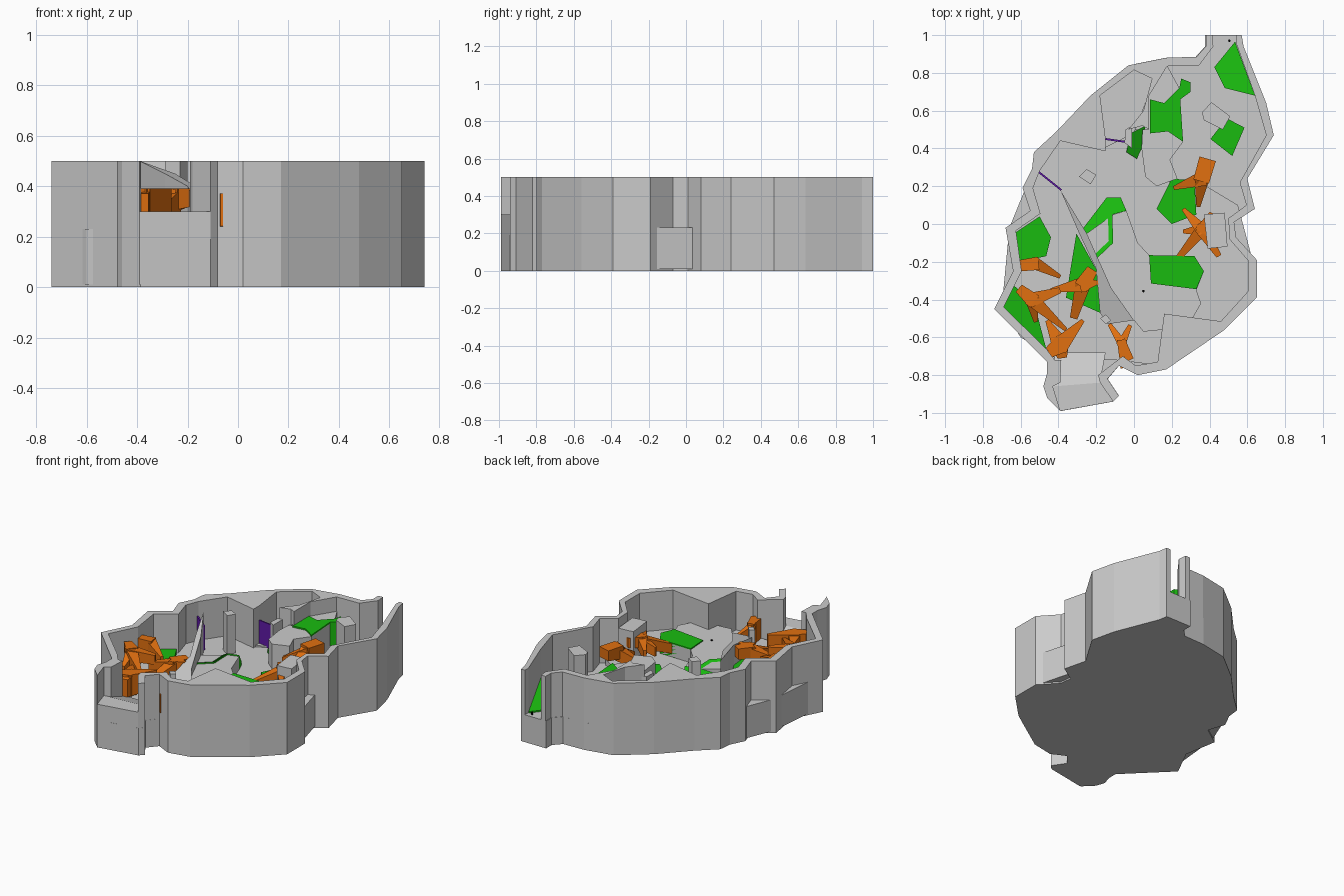
import bpy, bmesh, math
from mathutils import Vector


def paint(name, rgb):
    m = bpy.data.materials.new(name)
    m.diffuse_color = (*rgb, 1)
    return m


GREEN = paint("green", (0.01, 0.5, 0.005))
ORANGE = paint("orange", (0.75, 0.16, 0.005))
PURPLE = paint("purple", (0.12, 0.01, 0.4))
BLACK = paint("black", (0.0, 0.0, 0.0))


def add_prism(bm, pts, z0, z1):
    """Closed prism; z0 and z1 are numbers or one height per point."""
    n = len(pts)
    lo = z0 if isinstance(z0, (list, tuple)) else [z0] * n
    hi = z1 if isinstance(z1, (list, tuple)) else [z1] * n
    b = [bm.verts.new((p[0], p[1], z)) for p, z in zip(pts, lo)]
    t = [bm.verts.new((p[0], p[1], z)) for p, z in zip(pts, hi)]
    fs = [bm.faces.new(b[::-1]), bm.faces.new(t)]
    for i in range(n):
        j = (i + 1) % n
        fs.append(bm.faces.new((b[i], b[j], t[j], t[i])))
    bmesh.ops.recalc_face_normals(bm, faces=fs)


def finish(name, bm, mat=None):
    me = bpy.data.meshes.new(name)
    bm.to_mesh(me)
    bm.free()
    ob = bpy.data.objects.new(name, me)
    bpy.context.collection.objects.link(ob)
    if mat:
        me.materials.append(mat)
    return ob


def prism(name, pts, z0, z1, mat=None):
    bm = bmesh.new()
    add_prism(bm, pts, z0, z1)
    return finish(name, bm, mat)


def branch(name, hub, tips, top=0.39, depth=0.09, width=0.085):
    """Forked root: tapered arms from a hub, each tip is (x, y, drop, tip width)."""
    bm = bmesh.new()
    h = Vector(hub)
    for x, y, drop, tw in tips:
        d = Vector((x, y)) - h
        s = Vector((-d.y, d.x)).normalized()
        u = d.normalized() * 0.015
        p = [h - u - s * width / 2, h + d - s * tw / 2, h + d + s * tw / 2, h - u + s * width / 2]
        hi = [top, top - drop, top - drop, top]
        lo = [top - depth, top - drop - depth * 0.8, top - drop - depth * 0.8, top - depth]
        add_prism(bm, p, lo, hi)
    return finish(name, bm, ORANGE)


# Outer outline, west side from front gap to back gap, then east side back to front
west = [(-.39, -.99), (-.46, -.92), (-.48, -.86), (-.46, -.79), (-.46, -.73), (-.74, -.45),
        (-.64, -.25), (-.68, -.02), (-.55, .07), (-.59, .19), (-.54, .29), (-.53, .38),
        (-.41, .49), (-.23, .68), (-.03, .84), (.17, .88), (.33, .885), (.38, .94), (.38, 1)]
east = [(.57, 1), (.58, .94), (.70, .64), (.74, .47), (.60, .24), (.64, .08), (.53, .01),
        (.54, -.07), (.65, -.19), (.65, -.39), (.48, -.56), (.17, -.77), (.02, -.80),
        (-.08, -.75), (-.14, -.82), (-.08, -.91), (-.11, -.94)]

# Inner faces of the two walls (west includes the side cave and its divider)
west_in = [(.415, 1), (.42, .94), (.345, .84), (.175, .835), (.08, .68), (.08, .5), (.045, .52),
           (-.03, .5), (.05, .6), (.095, .77), (0, .815), (-.18, .68), (-.15, .45), (-.15, .385),
           (-.39, .44), (-.5, .28), (-.535, .19), (-.495, .055), (-.625, -.035), (-.595, -.25),
           (-.69, -.44), (-.465, -.66), (-.42, -.72), (-.385, -.72), (-.39, -.84), (-.43, -.86)]
east_in = [(-.18, -.84), (-.19, -.80), (-.06, -.70), (.01, -.75), (.125, -.73), (.16, -.475),
           (.46, -.515), (.605, -.355), (.605, -.195), (.505, -.08), (.5, .03), (.595, .1),
           (.56, .22), (.70, .47), (.64, .68), (.54, .96), (.54, 1)]
prism("west_wall", west + west_in, 0, .5)
prism("east_wall", east + east_in, 0, .5)

# Base slab and floor levels
prism("base_floor", [(x * .99, y) for x, y in west + east], 0, .19)
prism("front_step", [(-.39, -.99), (-.43, -.86), (-.18, -.84), (-.11, -.94)], .01, .3)
prism("entry_ramp", [(-.43, -.86), (-.42, -.68), (-.15, -.68), (-.18, -.84)], .01, [.3, .24, .24, .3])
prism("west_floor", [(-.6, -.6), (-.7, -.44), (-.66, -.02), (-.55, .25), (-.4, .46), (-.15, .5),
                     (.06, .5), (.2, .2), (.3, .25), (.55, .1), (.63, -.2), (.6, -.4), (.45, -.54),
                     (.15, -.75), (-.1, -.72), (-.4, -.72)], .01, .23)
prism("central_platform", [(-.25, -.05), (-.11, .05), (-.04, .07), (.02, -.1), (.08, -.165), (.32, -.17),
                           (.37, -.25), (.33, -.35), (.355, -.42), (.31, -.5), (.16, -.49), (.15, -.56),
                           (.05, -.57), (0, -.51), (-.12, -.34)], .02, .32)
prism("side_cave_floor", [(-.16, .4), (-.2, .68), (0, .83), (.11, .77), (0, .48)], .02, .24)
prism("upper_ledge", [(.045, .5), (.08, .5), (.08, .68), (.175, .84), (.24, .72), (.245, .66), (.26, .435),
                      (.19, .34), (.23, .24), (.12, .2), (.06, .25), (.04, .4)], .02, .4)

# Sloping ridge and standing rocks
prism("ridge", [(-.39, .18), (-.29, -.05), (-.2, -.24), (-.18, -.47), (-.14, -.53), (0, -.51),
                (-.12, -.34), (-.25, -.05)], .02, [.5, .45, .4, .36, .33, .33, .37, .45])
prism("slim_rock", [(-.29, .25), (-.25, .29), (-.2, .26), (-.23, .21)], .1, .5)
prism("back_rock", [(.36, .59), (.41, .645), (.51, .57), (.47, .5), (.37, .55)], .1, .5)
prism("root_rock", [(.37, .05), (.48, .06), (.495, -.12), (.39, -.13)], .1, .45)
prism("cave_post", [(-.045, .5), (-.01, .52), (-.01, .4), (-.05, .43)], .1, .42)
prism("ridge_foot_rock", [(-.18, -.5), (-.15, -.48), (-.12, -.51), (-.15, -.53)], .1, .4)

# Grass patches: outline and top heights
patches = [
    ([(-.5, .04), (-.44, -.07), (-.465, -.17), (-.6, -.2), (-.635, -.05)], .26),
    ([(-.645, -.32), (-.53, -.41), (-.465, -.66), (-.69, -.44)], [.28, .25, .28, .32]),
    ([(-.305, -.05), (-.2, -.24), (-.18, -.47), (-.36, -.39), (-.33, -.2)], .26),
    ([(-.145, .14), (-.07, .14), (-.04, .07), (-.115, .05), (-.11, -.1), (-.2, -.185), (-.275, -.03)],
     [.25, .25, .33, .33, .33, .33, .26]),
    ([(.08, -.165), (.32, -.17), (.37, -.25), (.33, -.345), (.09, -.315)], .328),
    ([(.2, .24), (.32, .23), (.33, .05), (.2, 0), (.12, .08)], .25),
    ([(.06, .52), (.05, .42), (.015, .345), (-.04, .38), (-.02, .48)], [.4, .4, .25, .25, .3]),
    ([(.085, .66), (.16, .64), (.24, .72), (.25, .77), (.3, .75), (.3, .7), (.245, .66), (.26, .435),
      (.18, .49), (.085, .48)], .41),
    ([(.535, .965), (.64, .68), (.48, .72), (.425, .83)], [.2, .3, .22, .2]),
    ([(.49, .56), (.585, .51), (.52, .36), (.405, .45)], .23)]
for i, (pts, top) in enumerate(patches):
    prism(f"grass_patch_{i + 1}", pts, .15, top, GREEN)

# Orange forked roots
branch("root_north", (.36, .24), [(.39, .345, 0, .09), (.21, .19, .1, .02), (.34, .09, .1, .02)], .44)
branch("root_east", (.36, -.03), [(.26, .08, .04, .02), (.26, -.04, .06, .02), (.2, -.22, .1, .02),
                                  (.45, -.17, .02, .03), (.41, .06, 0, .02)], .4, .08, .07)
branch("root_far_west", (-.52, -.21), [(-.6, -.22, 0, .06), (-.39, -.28, .06, .02)], .42, .08, .07)
branch("root_west", (-.54, -.4), [(-.61, -.34, 0, .05), (-.39, -.35, .03, .03), (-.36, -.56, .06, .02),
                                  (-.52, -.52, .08, .02)], .43, .08, .08)
branch("root_ridge", (-.27, -.32), [(-.22, -.24, 0, .06), (-.44, -.35, .05, .02), (-.32, -.5, .08, .04),
                                    (-.19, -.31, 0, .02)], .39)
branch("root_entry", (-.39, -.64), [(-.46, -.51, .02, .02), (-.27, -.51, 0, .02), (-.45, -.68, 0, .06),
                                    (-.38, -.71, .02, .05)], .39, .15, .1)
branch("root_south", (-.065, -.63), [(-.13, -.53, .06, .02), (-.02, -.535, .06, .02), (-.02, -.72, 0, .04),
                                     (-.065, -.765, 0, .01)], .37, .16, .05)

# Purple gates across passages
for name, a, b in (("west_gate", (-.51, .28), (-.385, .18)), ("cave_gate", (-.15, .45), (-.045, .435))):
    d = Vector((b[1] - a[1], a[0] - b[0])).normalized() * .005
    prism(name, [(a[0] - d.x, a[1] - d.y), (b[0] - d.x, b[1] - d.y),
                 (b[0] + d.x, b[1] + d.y), (a[0] + d.x, a[1] + d.y)], .2, .4, PURPLE)

# Small black markers
for name, x, y, z in (("centre_marker", .05, -.355, .32), ("back_marker", .505, .97, .2)):
    ring = [(x + .007 * math.cos(k * math.pi / 4), y + .007 * math.sin(k * math.pi / 4)) for k in range(8)]
    prism(name, ring, z - .02, z + .006, BLACK)
